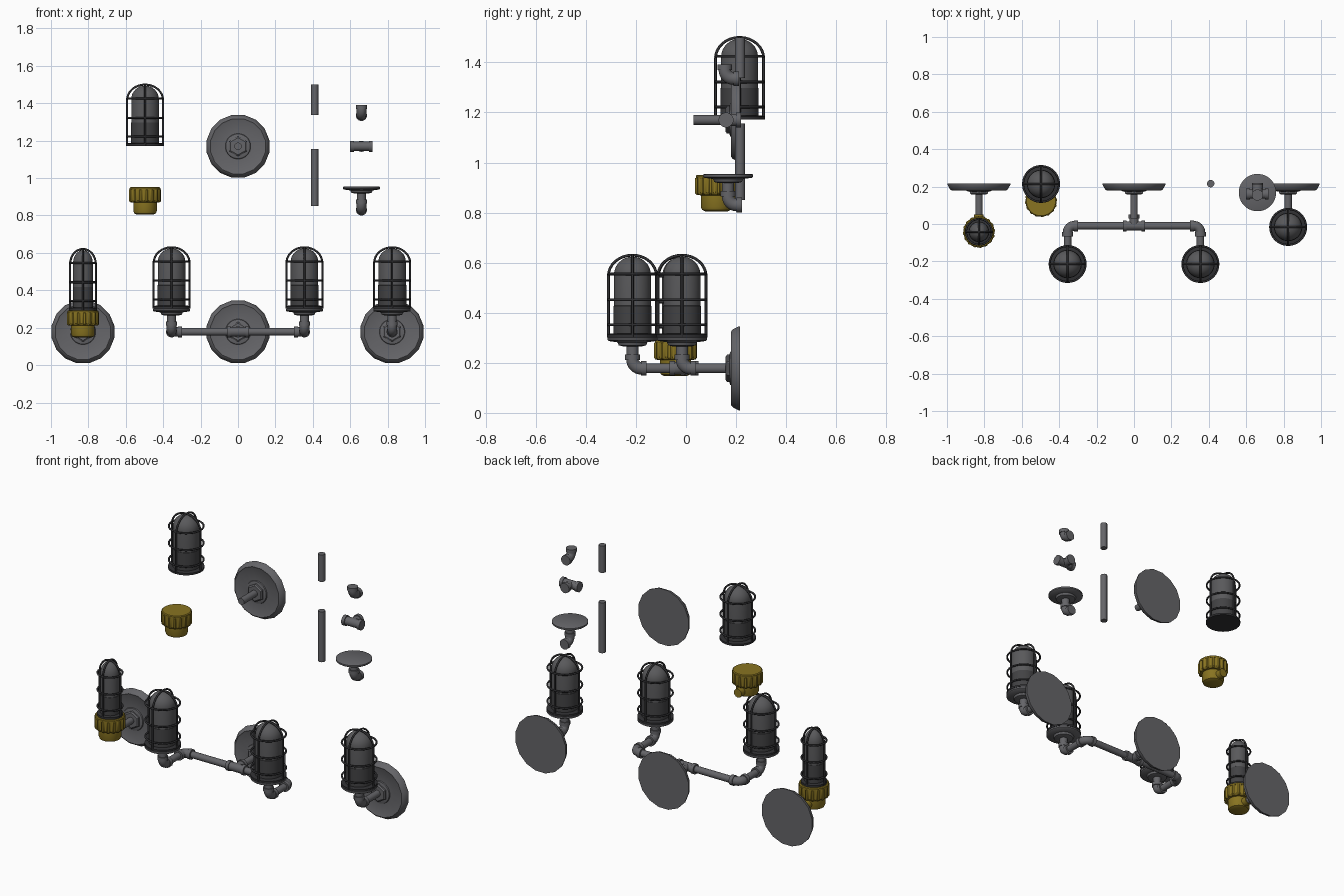
import bpy, bmesh, math
from mathutils import Vector

if "Cube" in bpy.data.objects:
    bpy.data.objects.remove(bpy.data.objects["Cube"])


def mat(name, r, g, b):
    m = bpy.data.materials.new(name)
    m.diffuse_color = (r, g, b, 1)
    m.use_nodes = True
    m.node_tree.nodes["Principled BSDF"].inputs["Base Color"].default_value = m.diffuse_color
    return m


GREY = mat("pipe_grey", 0.13, 0.13, 0.14)
DARK = mat("cage_dark_grey", 0.03, 0.03, 0.033)
GLASS = mat("glass_grey", 0.10, 0.10, 0.105)
LOWER = mat("lower_glass_grey", 0.055, 0.055, 0.058)
GOLD = mat("brass", 0.25, 0.175, 0.015)
X, Y, Z = Vector((1, 0, 0)), Vector((0, 1, 0)), Vector((0, 0, 1))


def add_mesh(name, bm, material, angle=35):
    bmesh.ops.recalc_face_normals(bm, faces=bm.faces)
    me = bpy.data.meshes.new(name)
    bm.to_mesh(me)
    bm.free()
    me.materials.append(material)
    ob = bpy.data.objects.new(name, me)
    bpy.context.collection.objects.link(ob)
    bpy.ops.object.select_all(action='DESELECT')
    ob.select_set(True)
    bpy.context.view_layer.objects.active = ob
    bpy.ops.object.shade_smooth_by_angle(angle=math.radians(angle))
    return ob


def lathe(name, profile, pos, material, axis=Z, n=24, sx=1.0, ribs=None):
    """Revolve (radius, height) points around an axis; ribs = (start, end, depth) rows made gear-like."""
    bm = bmesh.new()
    q = Z.rotation_difference(axis)
    rings = []
    for i, (r, h) in enumerate(profile):
        row = []
        for k in range(n):
            a = 2 * math.pi * (k + 0.5) / n
            rr = r * sx
            if ribs and ribs[0] <= i <= ribs[1] and k % 4 > 1:
                rr -= ribs[2]
            row.append(bm.verts.new(Vector(pos) + q @ Vector((rr * math.cos(a), rr * math.sin(a), h))))
        rings.append(row)
    for a, b in zip(rings, rings[1:]):
        for k in range(n):
            bm.faces.new((a[k], a[(k + 1) % n], b[(k + 1) % n], b[k]))
    bm.faces.new(rings[0])
    bm.faces.new(rings[-1])
    return add_mesh(name, bm, material)


def pipe(name, a, b, r=0.02, material=GREY):
    a, b = Vector(a), Vector(b)
    return lathe(name, [(r, 0), (r, (b - a).length)], a, material, (b - a).normalized(), 16)


def sweep(name, paths, r, material, cyclic=False, res=2):
    """Round tube along each path."""
    cu = bpy.data.curves.new(name, 'CURVE')
    cu.dimensions = '3D'
    cu.bevel_depth, cu.bevel_resolution, cu.use_fill_caps = r, res, True
    for pts in paths:
        sp = cu.splines.new('POLY')
        sp.points.add(len(pts) - 1)
        for p, c in zip(sp.points, pts):
            p.co = (*c, 1)
        sp.use_cyclic_u = cyclic
    tmp = bpy.data.objects.new(name + "_path", cu)
    me = bpy.data.meshes.new_from_object(tmp)
    bm = bmesh.new()
    bm.from_mesh(me)
    bpy.data.objects.remove(tmp)
    return add_mesh(name, bm, material, 50)


def elbow(name, c, d1, d2, leg=0.05):
    """Quarter bend whose two pipe axes meet at c, with collars on both mouths."""
    c, R = Vector(c), 0.035
    arc = [c + (d1 + d2) * R - d2 * R * math.cos(t) - d1 * R * math.sin(t)
           for t in [math.pi / 2 * i / 8 for i in range(9)]]
    sweep(name, [[c + d1 * leg] + arc + [c + d2 * leg]], 0.026, GREY, res=3)
    for d in (d1, d2):
        pipe(name + "_collar", c + d * (leg - 0.016), c + d * (leg + 0.006), 0.030)


def tee(c):
    c = Vector(c)
    pipe("tee_body", c - X * 0.055, c + X * 0.055, 0.025)
    pipe("tee_branch", c, c + Y * 0.05, 0.025)
    for d in (X, -X, Y):
        pipe("tee_collar", c + d * 0.04, c + d * 0.06, 0.030)


def wall_plate(x, z, pipe_end):
    c = (x, 0.216, z)
    lathe("wall_plate", [(0.171, 0), (0.171, 0.006), (0.158, 0.03), (0.150, 0.036), (0.144, 0.033), (0.06, 0.034)],
          c, GREY, -Y, 16)
    lathe("plate_flange", [(0.07, 0.03), (0.066, 0.04), (0.04, 0.046)], c, GREY, -Y, 24)
    lathe("hex_nut", [(0.055, 0.04), (0.055, 0.052), (0.046, 0.058)], c, GREY, -Y, 6)
    pipe("wall_pipe", (x, 0.18, z), (x, pipe_end, z))


def lamp(x, y, z, s=1.0):
    """Caged glass lamp standing on height z."""
    p = Vector((x, y, z))
    lathe("lamp_rim", [(0.1, 0), (0.1, 0.012), (0.085, 0.016)], p, DARK, n=32, sx=s)
    lathe("lamp_lower_glass", [(0.076, 0.01), (0.076, 0.125), (0.07, 0.128)], p, LOWER, n=32, sx=s)
    dome = [(0.074 * math.cos(t), 0.25 + 0.072 * math.sin(t)) for t in [math.pi / 2 * i / 8 for i in range(8)]]
    lathe("lamp_glass", [(0.074, 0.12)] + dome + [(0.002, 0.322)], p, GLASS, n=32, sx=s)
    # cage: two crossed hoops and three rings
    prof = [(-0.096, 0.0)] + [(-0.096 * math.cos(t), 0.245 + 0.083 * math.sin(t))
                              for t in [math.pi * i / 16 for i in range(17)]] + [(0.096, 0.0)]
    sweep("cage_hoops", [[p + d * r * s + Z * h for r, h in prof] for d in (X, Y)], 0.0055, DARK)
    rings = [[p + Vector((0.096 * s * math.cos(a), 0.096 * s * math.sin(a), h))
              for a in [2 * math.pi * i / 32 for i in range(32)]] for h in (0.05, 0.15, 0.253)]
    sweep("cage_rings", rings, 0.0055, DARK, cyclic=True)


def lamp_seat(x, y, z, d):
    """Round seat plate above an upward elbow; z is the pipe axis, d the inlet direction."""
    lathe("seat_plate", [(0.04, 0.088), (0.055, 0.092), (0.06, 0.104), (0.095, 0.109), (0.1, 0.113), (0.1, 0.122), (0.094, 0.125)],
          (x, y, z), GREY, n=32)
    elbow("seat_elbow", (x, y, z), Z, d)
    pipe("seat_neck", (x, y, z + 0.04), (x, y, z + 0.095), 0.024)


def brass_socket(x, y, z):
    lathe("brass_socket", [(0.045, 0), (0.058, 0.006), (0.063, 0.018), (0.063, 0.066)], (x, y, z), GOLD, n=32)
    lathe("brass_ribbed_cap", [(0.064, 0.064), (0.08, 0.066), (0.086, 0.073), (0.086, 0.132), (0.082, 0.135)],
          (x, y, z), GOLD, n=64, ribs=(1, 3, 0.007))
    lathe("brass_cap_top", [(0.083, 0.132), (0.083, 0.142), (0.078, 0.146)], (x, y, z), GOLD, n=32)
    pipe("brass_inlet", (x, y + 0.04, z + 0.035), (x, y + 0.092, z + 0.035), 0.026, GOLD)


H = 0.178  # height of the pipe axis

# Left fixture: narrow lamp on a brass socket
wall_plate(-0.829, H, 0.03)
brass_socket(-0.829, -0.042, 0.147)
lamp(-0.829, -0.042, 0.293, 0.72)

# Middle fixture: two lamps on a branched pipe
wall_plate(0, H, 0.02)
tee((0, -0.01, H))
for s in (-1, 1):
    x = s * 0.355
    pipe("cross_pipe", (0, -0.01, H), (x - s * 0.04, -0.01, H))
    elbow("corner_elbow", (x, -0.01, H), X * -s, -Y)
    pipe("arm_pipe", (x, -0.04, H), (x, -0.18, H))
    lamp_seat(x, -0.214, H, Y)
    lamp(x, -0.214, 0.302)

# Right fixture: single lamp
wall_plate(0.824, H, 0.02)
lamp_seat(0.824, -0.016, H, Y)
lamp(0.824, -0.016, 0.302)

# Loose parts displayed above
lamp(-0.497, 0.214, 1.172)
brass_socket(-0.497, 0.122, 0.805)
wall_plate(0, 1.17, 0.03)
pipe("short_pipe", (0.41, 0.216, 1.337), (0.41, 0.216, 1.5))
pipe("long_pipe", (0.41, 0.216, 0.85), (0.41, 0.216, 1.155))
elbow("loose_elbow", (0.66, 0.155, 1.335), Z, Y)
tee((0.66, 0.16, 1.17))
lamp_seat(0.66, 0.168, 0.83, Y)
